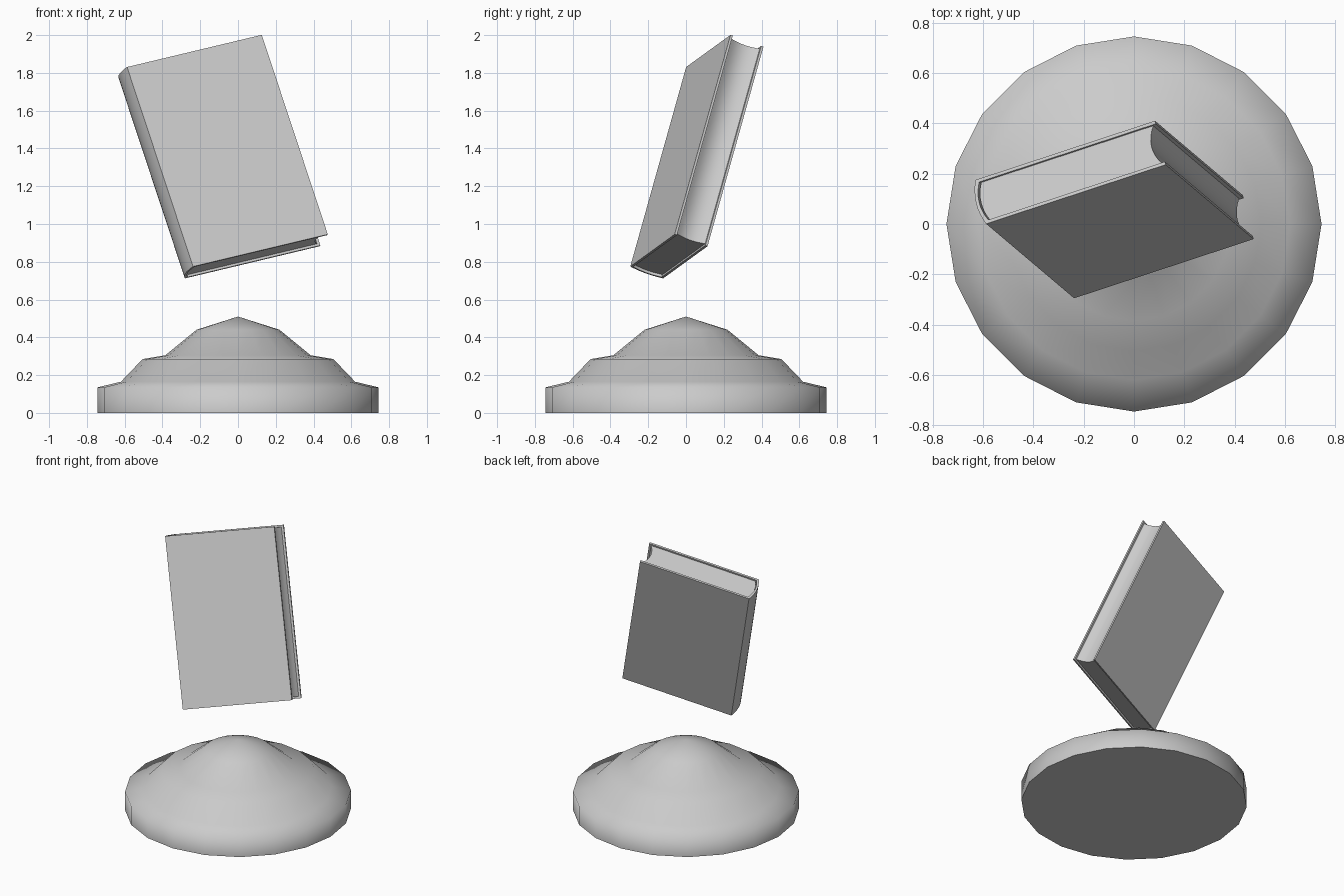
import bpy, bmesh, math
from mathutils import Matrix, Vector

if "Cube" in bpy.data.objects:
    bpy.data.objects.remove(bpy.data.objects["Cube"])


def make_object(name, bm):
    bmesh.ops.recalc_face_normals(bm, faces=bm.faces)
    me = bpy.data.meshes.new(name)
    bm.to_mesh(me)
    bm.free()
    ob = bpy.data.objects.new(name, me)
    bpy.context.collection.objects.link(ob)
    return ob


def smooth(ob, degrees):
    bpy.ops.object.select_all(action='DESELECT')
    ob.select_set(True)
    bpy.context.view_layer.objects.active = ob
    bpy.ops.object.shade_smooth_by_angle(angle=math.radians(degrees))


# Stepped round base, 20 sides, smooth shaded
SIDES = 20
profile = [(0.745, 0), (0.745, 0.135), (0.62, 0.165), (0.505, 0.285),
           (0.385, 0.305), (0.22, 0.44)]
bm = bmesh.new()
rings = []
for r, z in profile:
    rings.append([bm.verts.new((r * math.cos(a), r * math.sin(a), z))
                  for a in (2 * math.pi * i / SIDES for i in range(SIDES))])
for lo, hi in zip(rings, rings[1:]):
    for i in range(SIDES):
        j = (i + 1) % SIDES
        bm.faces.new((lo[i], lo[j], hi[j], hi[i]))
apex = bm.verts.new((0, 0, 0.51))
for i in range(SIDES):
    bm.faces.new((rings[-1][i], rings[-1][(i + 1) % SIDES], apex))
bm.faces.new(rings[0][::-1])
base = make_object("base", bm)
smooth(base, 80)

# Book frame: width, thickness and height axes, origin at lower spine corner
W, T, H = 0.77, 0.19, 1.151
t, inset = 0.013, 0.013
u = Vector((0.926, 0.305, 0.221)).normalized()
v = Vector((-0.307, 0.256, 0.917))
v = (v - u * v.dot(u)).normalized()
n = v.cross(u)
book_matrix = Matrix.Translation((-0.238, -0.295, 0.775)) @ \
    Matrix((u, n, v)).transposed().to_4x4()


def curve(x, bulge, y0, y1, steps=8):
    """Shallow bow towards -x between two thickness positions."""
    return [(x - bulge * 4 * k * (1 - k), y0 + (y1 - y0) * k)
            for k in (i / steps for i in range(steps + 1))]


def extrude(name, outline, z0, z1):
    bm = bmesh.new()
    face = bm.faces.new([bm.verts.new((x, y, z0)) for x, y in outline])
    new = bmesh.ops.extrude_face_region(bm, geom=[face])["geom"]
    bmesh.ops.translate(bm, vec=(0, 0, z1 - z0),
                        verts=[g for g in new if isinstance(g, bmesh.types.BMVert)])
    ob = make_object(name, bm)
    ob.matrix_world = book_matrix
    smooth(ob, 30)


# Cover: two boards joined by a rounded spine
outer = [(W, 0)] + curve(0, 0.02, 0, T) + [(W, T)]
inner = [(W, T - t)] + curve(t, 0.02, t, T - t)[::-1] + [(W, t)]
extrude("book_cover", outer + inner, 0, H)

# Page block with a rounded back and hollow fore edge
pages = curve(t + 0.004, 0.02, t, T - t) + \
    curve(W - 0.015, 0.027, t, T - t)[::-1]
extrude("book_pages", pages, inset, H - inset)
